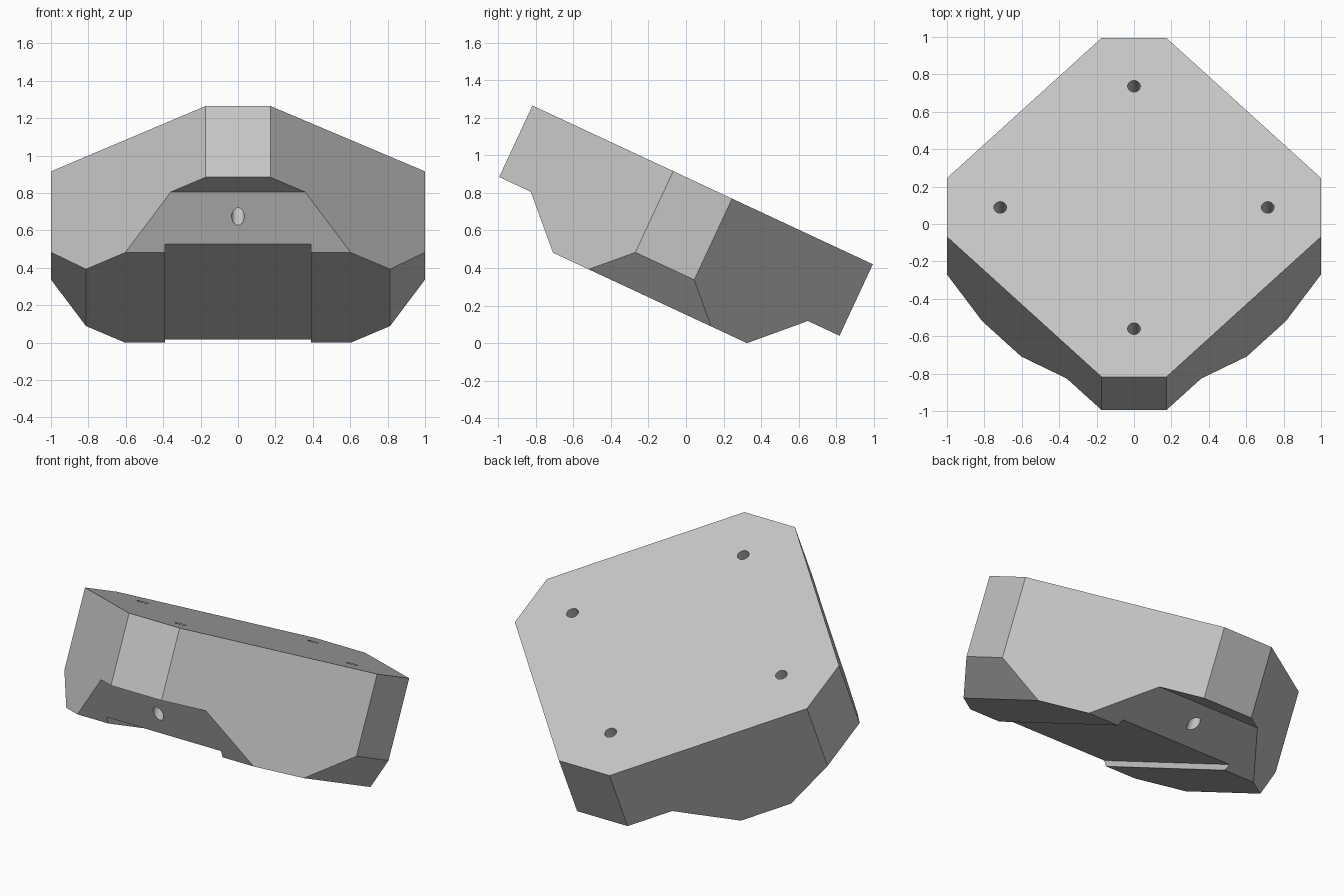
import bpy, bmesh
from math import radians
from mathutils import Matrix, Vector

if "Cube" in bpy.data.objects:
    bpy.data.objects.remove(bpy.data.objects["Cube"], do_unlink=True)

TOP, LEDGE, SIDE, BASE = 0.804, 0.384, 0.327, 0.14   # heights above the tilted base plane
HALF_END = 0.173                                     # half width of the short octagon sides
TILT = radians(25)

grey = bpy.data.materials.new("light_grey")
grey.use_nodes = True
colour = (0.56, 0.56, 0.56, 1)
grey.diffuse_color = colour
grey.node_tree.nodes["Principled BSDF"].inputs["Base Color"].default_value = colour


def make_object(name, bm):
    bmesh.ops.recalc_face_normals(bm, faces=bm.faces)
    mesh = bpy.data.meshes.new(name)
    bm.to_mesh(mesh)
    bm.free()
    mesh.materials.append(grey)
    obj = bpy.data.objects.new(name, mesh)
    bpy.context.collection.objects.link(obj)
    return obj


def trim(bm, point, normal):
    """Slice off everything beyond a plane and cap the cut."""
    geom = bm.verts[:] + bm.edges[:] + bm.faces[:]
    bmesh.ops.bisect_plane(bm, geom=geom, plane_co=point, plane_no=normal, clear_outer=True)
    bmesh.ops.holes_fill(bm, edges=[e for e in bm.edges if e.is_boundary], sides=0)


# Block: side profile extruded across x
half = [(1, TOP), (1, LEDGE), (0.814, LEDGE), (0.57, BASE)]
profile = half + [(-y, z) for y, z in reversed(half)]
bm = bmesh.new()
face = bm.faces.new([bm.verts.new((-1, y, z)) for y, z in profile])
ext = bmesh.ops.extrude_face_region(bm, geom=[face])
bmesh.ops.translate(bm, vec=(2, 0, 0),
                    verts=[v for v in ext["geom"] if isinstance(v, bmesh.types.BMVert)])
bmesh.ops.recalc_face_normals(bm, faces=bm.faces)

# Diagonal corners, then the lower side chamfers
for sx in (-1, 1):
    for sy in (-1, 1):
        trim(bm, Vector((sx, sy * HALF_END, 0)), Vector((sx, sy, 0)))
for sx in (-1, 1):
    trim(bm, Vector((sx, 0, SIDE)), Vector((sx, 0, -1)))
block = make_object("mounting_block", bm)

# Cutter: shallow channel under the block and four deep screw holes
bm = bmesh.new()
bmesh.ops.create_cube(bm, size=1, matrix=Matrix.Translation((0, 0, BASE - 0.066))
                      @ Matrix.Diagonal((0.782, 2.4, 0.2, 1)))
for x, y in ((0.715, 0), (-0.715, 0), (0, 0.715), (0, -0.715)):
    bmesh.ops.create_cone(bm, cap_ends=True, segments=32, radius1=0.034, radius2=0.034,
                          depth=0.7, matrix=Matrix.Translation((x, y, TOP - 0.25)))
cutter = make_object("channel_and_hole_cutter", bm)
cutter.hide_render = True

mod = block.modifiers.new("cuts", 'BOOLEAN')
mod.operation = 'DIFFERENCE'
mod.solver = 'EXACT'
mod.object = cutter
bpy.context.view_layer.update()
result = bpy.data.meshes.new_from_object(block.evaluated_get(bpy.context.evaluated_depsgraph_get()))
block.modifiers.clear()
block.data = result
bpy.data.objects.remove(cutter, do_unlink=True)

# Lean the block forward and rest its rear lower edge on the ground
block.data.transform(Matrix.Translation((0, 0, -0.003)) @ Matrix.Rotation(-TILT, 4, 'X')
                     @ Matrix.Translation((0, -0.277, 0)))
bpy.context.view_layer.objects.active = block
block.select_set(True)
bpy.ops.object.shade_smooth_by_angle(angle=radians(25))
